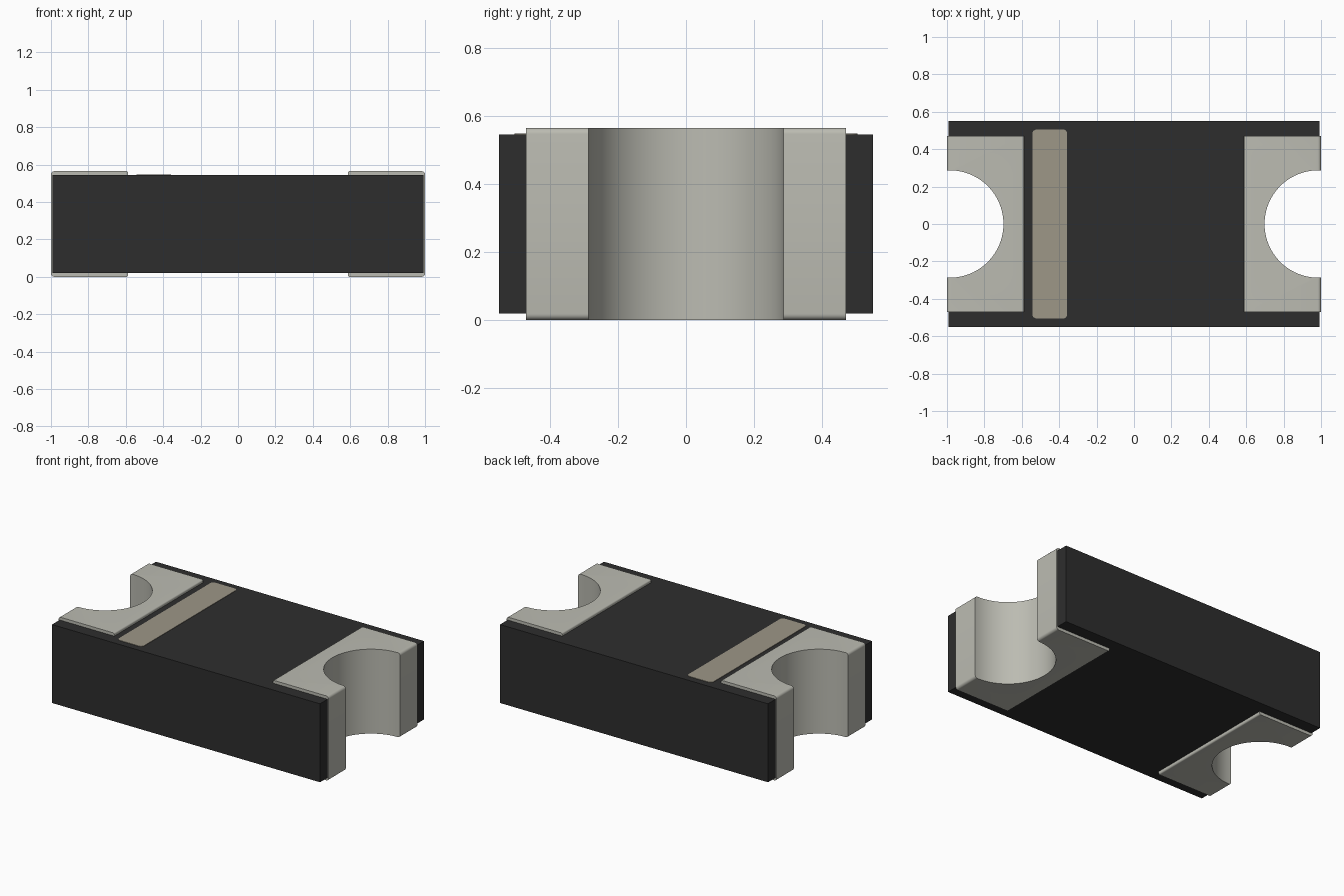
import bpy, bmesh
from math import sin, cos, pi, radians

cube = bpy.data.objects.get("Cube")
if cube:
    bpy.data.objects.remove(cube, do_unlink=True)


def material(name, color):
    mat = bpy.data.materials.new(name)
    mat.use_nodes = True
    mat.diffuse_color = (*color, 1)
    mat.node_tree.nodes["Principled BSDF"].inputs["Base Color"].default_value = (*color, 1)
    return mat


BLACK = material("black body", (0.027, 0.027, 0.027))
SILVER = material("silver plating", (0.50, 0.50, 0.445))
TAN = material("tan marking", (0.34, 0.31, 0.245))

LENGTH, WIDTH, HEIGHT = 2.0, 1.10, 0.565
PLATE = 0.02            # plating thickness above and below the body
NOTCH_X, NOTCH_R = 0.985, 0.287


def prism(name, outline, low, high, mat, axis="z"):
    """Extrude a closed outline along z, or an x-z outline along y."""
    place = (lambda a, b, c: (a, b, c)) if axis == "z" else (lambda a, b, c: (a, c, b))
    bm = bmesh.new()
    face = bm.faces.new([bm.verts.new(place(a, b, low)) for a, b in outline])
    top = bmesh.ops.extrude_face_region(bm, geom=[face])["geom"]
    bmesh.ops.translate(bm, vec=place(0, 0, high - low),
                        verts=[v for v in top if isinstance(v, bmesh.types.BMVert)])
    bmesh.ops.recalc_face_normals(bm, faces=bm.faces)
    mesh = bpy.data.meshes.new(name)
    bm.to_mesh(mesh)
    bm.free()
    mesh.materials.append(mat)
    obj = bpy.data.objects.new(name, mesh)
    bpy.context.collection.objects.link(obj)
    return obj


def arc(cx, cy, r, start, end, steps):
    angles = [radians(start + (end - start) * i / steps) for i in range(steps + 1)]
    return [(cx + r * cos(a), cy + r * sin(a)) for a in angles]


def rounded_rect(x0, x1, y0, y1, radii, steps=5):
    """Radii run from the upper right corner, counter-clockwise."""
    corners = [(x1, y1, -1, -1), (x0, y1, 1, -1), (x0, y0, 1, 1), (x1, y0, -1, 1)]
    points = []
    for i, ((x, y, sx, sy), r) in enumerate(zip(corners, radii)):
        points += arc(x + sx * r, y + sy * r, r, 90 * i, 90 * i + 90, steps)
    return points


def smooth(obj):
    bpy.ops.object.select_all(action="DESELECT")
    obj.select_set(True)
    bpy.context.view_layer.objects.active = obj
    bpy.ops.object.shade_smooth_by_angle(angle=radians(35))


# Body: a block with a round notch in each end, hidden behind the plating
bx, by, br = LENGTH / 2 - 0.008, WIDTH / 2, NOTCH_R + 0.02
right_half = [(bx, -by), (bx, -br)] + arc(NOTCH_X, 0, br, 270, 90, 32) + [(bx, br), (bx, by)]
body = prism("body", right_half + [(-x, -y) for x, y in right_half],
             PLATE, HEIGHT - PLATE, BLACK)
smooth(body)

# Terminals: rounded plating blocks with a half-round notch cut through
for side, label in ((1, "left"), (-1, "right")):
    profile = rounded_rect(0.587, LENGTH / 2, 0, HEIGHT, (0.018, 0.01, 0.01, 0.018))
    terminal = prism(label + "_terminal", [(side * x, z) for x, z in profile],
                     -0.47, 0.47, SILVER, axis="y")
    notch = arc(NOTCH_X, 0, NOTCH_R, 90, 270, 48) + [(1.2, -NOTCH_R), (1.2, NOTCH_R)]
    cutter = prism("notch_cutter", [(side * x, y) for x, y in notch], -0.1, HEIGHT + 0.1, SILVER)
    cutter.hide_render = True
    cut = terminal.modifiers.new("notch", "BOOLEAN")
    cut.operation, cut.solver, cut.object = "DIFFERENCE", "EXACT", cutter
    bpy.context.view_layer.objects.active = terminal
    bpy.ops.object.modifier_apply(modifier=cut.name)
    bpy.data.objects.remove(cutter, do_unlink=True)
    smooth(terminal)

# Polarity marking: a thin plate with rounded corners
top = HEIGHT - PLATE
prism("polarity_stripe", rounded_rect(-0.543, -0.357, -0.505, 0.505, (0.022,) * 4),
      top - 0.002, top + 0.003, TAN)
